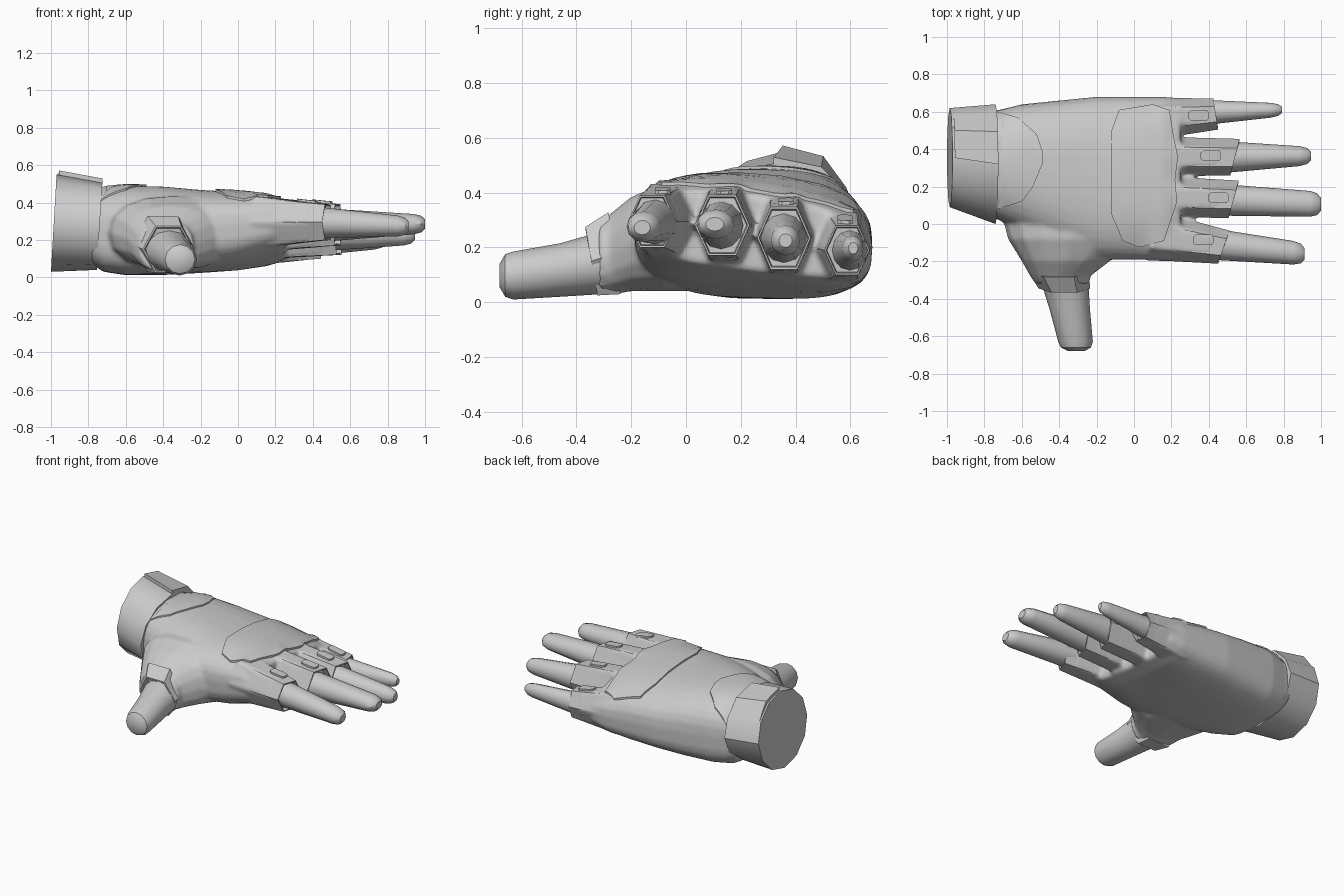
import bpy, bmesh, math
from mathutils import Vector
from mathutils.bvhtree import BVHTree

if "Cube" in bpy.data.objects:
    bpy.data.objects.remove(bpy.data.objects["Cube"], do_unlink=True)

grey = bpy.data.materials.new("light_grey")
grey.use_nodes = True
grey.diffuse_color = (0.6, 0.6, 0.6, 1)
grey.node_tree.nodes["Principled BSDF"].inputs["Base Color"].default_value = (0.6, 0.6, 0.6, 1)
parts, sleeves = [], []


def finish(name, bm):
    bmesh.ops.recalc_face_normals(bm, faces=bm.faces)
    mesh = bpy.data.meshes.new(name)
    bm.to_mesh(mesh)
    bm.free()
    mesh.materials.append(grey)
    obj = bpy.data.objects.new(name, mesh)
    bpy.context.collection.objects.link(obj)
    parts.append(obj)
    return obj


def ring(section, n, power=2, low_power=2, lean=0, skew=0, axis="x"):
    """Section is (position, low, high, bottom, top, optional tilt)."""
    t, lo, hi, z0, z1 = section[:5]
    tilt = section[5] if len(section) > 5 else 0
    angles = [math.tau * i / n for i in range(n)]
    peak = max(math.sin(a) for a in angles)
    points = []
    for a in angles:
        c, s = math.cos(a), math.sin(a) / peak
        k = 2 / (power if s > 0 else low_power)
        u = math.copysign(abs(c) ** k, c) * (hi - lo) / 2
        w = math.copysign(abs(s) ** k, s) * (z1 - z0) / 2
        p = t + lean * s + skew * c
        side = (lo + hi) / 2 + u
        z = (z0 + z1) / 2 + w + tilt * u
        points.append((p, side, z) if axis == "x" else (side, p, z))
    return points


def skin_rows(bm, rows):
    """Join rows of points with quads and close both ends."""
    rows = [[bm.verts.new(p) for p in row] for row in rows]
    n = len(rows[0])
    for a, b in zip(rows, rows[1:]):
        for i in range(n):
            j = (i + 1) % n
            bm.faces.new((a[i], a[j], b[j], b[i]))
    bm.faces.new(rows[0])
    bm.faces.new(rows[-1])


def loft(bm, sections, n, **options):
    skin_rows(bm, [ring(s, n, **options) for s in sections])


def lerp(a, b, f):
    return [p + (q - p) * f for p, q in zip(a, b)]


def resize(section, f, t=None):
    """Scale a section about its own middle, optionally moving it."""
    p, lo, hi, z0, z1 = section
    y, z = (lo + hi) / 2, (z0 + z1) / 2
    return (p if t is None else t, y + (lo - y) * f, y + (hi - y) * f,
            z + (z0 - z) * f, z + (z1 - z) * f)


# Palm sections from wrist to knuckles
palm = [(-.78, .05, .60, .07, .46, 0), (-.72, .02, .61, .03, .48, 0),
        (-.6, -.03, .64, .012, .49, 0), (-.4, -.12, .66, .015, .485, -.03),
        (-.2, -.19, .68, .03, .465, -.05), (0, -.19, .68, .05, .45, -.08),
        (.16, -.19, .68, .085, .425, -.12), (.25, -.18, .67, .115, .39, -.12)]
# Each finger: sleeve slant, then sleeve start, sleeve end, finger base, finger tip
fingers = {
    "index": [.03, (.1, -.195, .07, .16, .43), (.48, -.212, -.035, .20, .39),
              (.4, -.19, -.02, .21, .38), (.912, -.22, -.1, .22, .325)],
    "middle": [.027, (.1, .035, .26, .14, .43), (.533, .032, .232, .17, .392),
               (.45, .045, .215, .19, .37), (1, .038, .172, .235, .335)],
    "ring": [.025, (.1, .25, .47, .1, .395), (.54, .26, .455, .12, .348),
             (.45, .27, .445, .14, .33), (.945, .315, .412, .175, .275)],
    "little": [-.013, (.1, .45, .68, .07, .34), (.437, .505, .67, .1, .28),
               (.34, .525, .665, .11, .265), (.79, .575, .645, .155, .24)],
}
thumb_root = [(.1, -.72, 0, .04, .44), (-.08, -.675, 0, .04, .435),
              (-.2, -.6, -.13, .04, .385), (-.28, -.555, -.235, .025, .32),
              (-.345, -.51, -.235, .025, .275)]
thumb_shape = [(-.3, -.5, -.245, .03, .26), (-.46, -.45, -.235, .02, .215),
               (-.63, -.405, -.22, .01, .185), (-.66, -.39, -.23, .02, .175),
               (-.68, -.35, -.265, .055, .14)]


def sleeve(name, start, end, **options):
    # Hexagonal sleeve with a thin lip and a recessed mouth
    sign = 1 if end[0] > start[0] else -1
    bm = bmesh.new()
    loft(bm, [start, end, resize(end, .93), resize(end, .89, end[0] - sign * .03)],
         6, **options)
    sleeves.append(finish(name + "_sleeve", bm))


def finger(name, base, tip):
    # Tapered finger with a rounded tip
    span = tip[0] - base[0]
    near, nearer = 1 - .06 / span, 1 - .02 / span
    bm = bmesh.new()
    loft(bm, [base, lerp(base, tip, .5), lerp(base, tip, near),
              resize(lerp(base, tip, nearer), .86), resize(tip, .5)], 12)
    finish(name + "_finger", bm)


# Hand: palm, thumb root and finger roots blended into one skin
bm = bmesh.new()
loft(bm, palm, 32, power=2.5, low_power=3.6)
loft(bm, thumb_root[:-1] + [lerp(thumb_root[-2], thumb_root[-1], .6)], 16,
     power=2.3, low_power=2.3, axis="y")
for slant, start, end, base, tip in fingers.values():
    loft(bm, [resize(start, 1.03), lerp(start, end, .85)], 6, skew=slant)
hand = finish("hand", bm)
remesh = hand.modifiers.new("blend", "REMESH")
remesh.mode = "VOXEL"
remesh.voxel_size = .012
remesh.use_smooth_shade = True
smooth = hand.modifiers.new("soften", "SMOOTH")
smooth.factor = .5
smooth.iterations = 6

for name, (slant, start, end, base, tip) in fingers.items():
    sleeve(name, resize(lerp(start, end, .35), .98), end, skew=slant)
    finger(name, base, tip)
sleeve("thumb", resize(lerp(thumb_root[-2], thumb_root[-1], -.3), .97), thumb_root[-1],
       axis="y", lean=-.022)
bm = bmesh.new()
loft(bm, thumb_shape, 12, axis="y")
finish("thumb", bm)

# Wrist cuff
cuff_sections = [(-.985, .09, .62, .03, .55), (-.74, 0, .64, .04, .505)]
bm = bmesh.new()
loft(bm, cuff_sections, 12, lean=.015)
finish("wrist_cuff", bm)

# Overlapping cuff flap, thick at its top edge and thinning toward the back
rows = []
for f in (.05, 1):
    low, mid, top = [Vector(p) for p in ring(lerp(*cuff_sections, f), 12, lean=.015)[1:4]]
    rows.append([low, mid + Vector((0, .014, .02)), top + Vector((0, 0, .024)), top, mid])
bm = bmesh.new()
skin_rows(bm, rows)
finish("cuff_flap", bm)

# Plates that follow the back of the hand
bpy.context.view_layer.update()
depsgraph = bpy.context.evaluated_depsgraph_get()
trees = [BVHTree.FromObject(obj, depsgraph) for obj in [hand] + sleeves]


def on_skin(p, lift):
    hits = [tree.ray_cast(Vector((p.x, p.y, 2)), Vector((0, 0, -1)))[0] for tree in trees]
    return Vector((p.x, p.y, max(h.z for h in hits if h) + lift))


def plate(name, outline, lift):
    # Split long sides so the plate bends with the skin
    pts = [Vector(a).lerp(Vector(b), k / 3)
           for a, b in zip(outline, outline[1:] + outline[:1]) for k in range(3)]
    mid = sum(pts, Vector((0, 0))) / len(pts)
    layers = ((1, -.015), (1, lift), (.8, lift), (.6, lift), (.4, lift), (.2, lift))
    bm = bmesh.new()
    skin_rows(bm, [[on_skin(mid.lerp(p, f), h) for p in pts] for f, h in layers])
    finish(name, bm)


plate("knuckle_plate", [(-.12, .05), (-.12, .5), (-.08, .61), (.1, .64), (.19, .61),
                        (.21, .48), (.235, .36), (.22, .24), (.23, .12), (.19, 0),
                        (.16, -.09), (.03, -.125), (-.06, -.09)], .012)
plate("wrist_plate", [(-.73, .6), (-.62, .57), (-.52, .48), (-.49, .39), (-.49, .32),
                      (-.54, .2), (-.6, .12), (-.73, .08)], .01)
for name, x, y in (("index", .37, -.085), ("middle", .45, .14),
                   ("ring", .41, .365), ("little", .345, .58)):
    shape = [(-.055, -.015), (-.04, -.028), (.045, -.028), (.055, -.015),
             (.055, .015), (.045, .028), (-.04, .028), (-.055, .015)]
    plate(name + "_stud", [(x + u, y + v) for u, v in shape], .012)

# Smooth shading with crisp edges; sleeves keep only their lips sharp
for group, angle in ((parts, 35), (sleeves, 70)):
    for obj in bpy.context.selected_objects:
        obj.select_set(False)
    for obj in group:
        obj.select_set(True)
    bpy.context.view_layer.objects.active = group[0]
    bpy.ops.object.shade_smooth_by_angle(angle=math.radians(angle))
